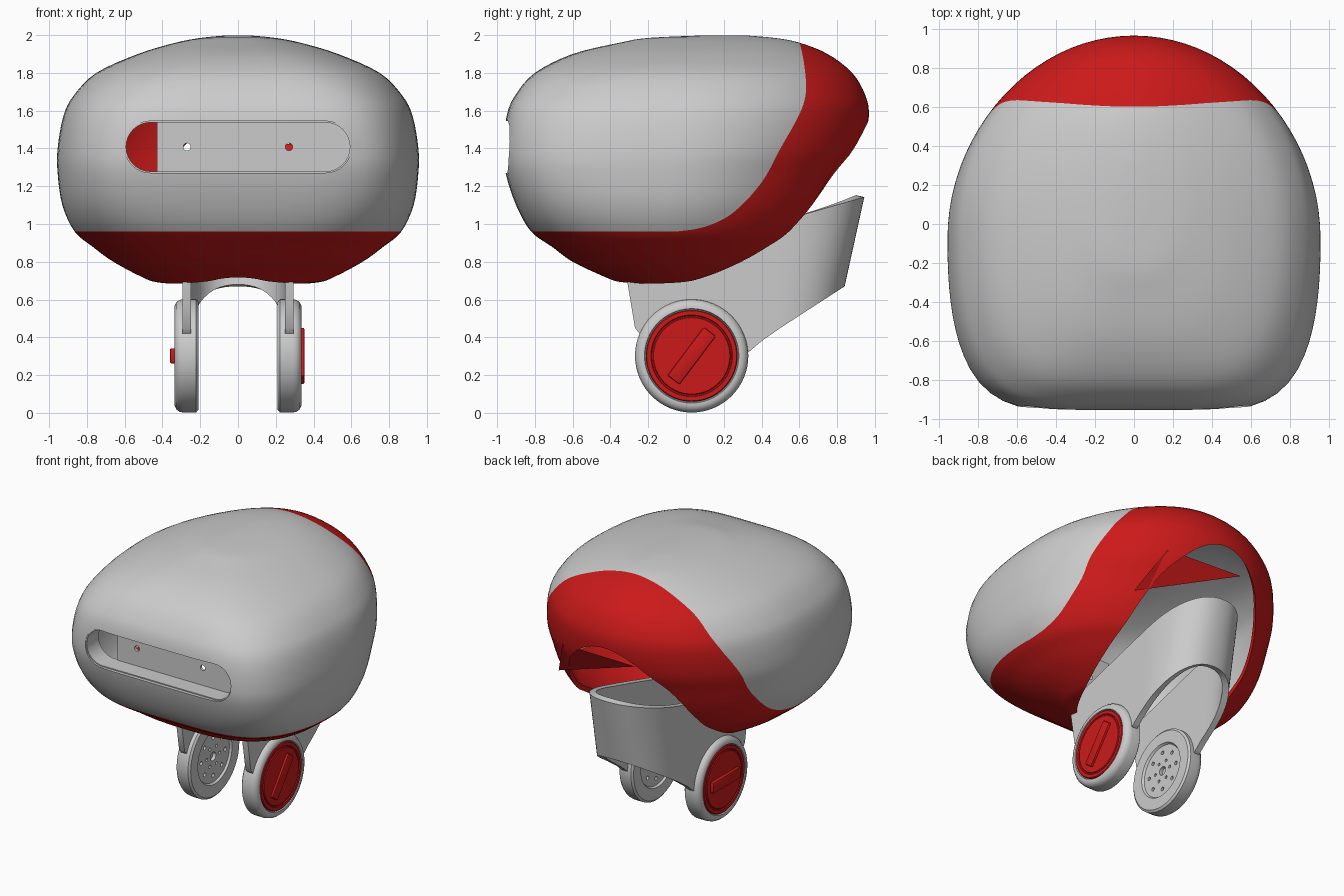
import bpy, bmesh
from math import sin, cos, pi, radians
from mathutils import Vector, Matrix

if "Cube" in bpy.data.objects:
    bpy.data.objects.remove(bpy.data.objects["Cube"])

red = bpy.data.materials.new("red")
red.diffuse_color = (0.6, 0.01, 0.01, 1)
red.use_nodes = True
red.node_tree.nodes["Principled BSDF"].inputs["Base Color"].default_value = red.diffuse_color


def new_obj(name, bm, mat=None):
    bmesh.ops.recalc_face_normals(bm, faces=bm.faces)
    me = bpy.data.meshes.new(name)
    bm.to_mesh(me)
    bm.free()
    ob = bpy.data.objects.new(name, me)
    bpy.context.collection.objects.link(ob)
    if mat:
        me.materials.append(mat)
    return ob


def spline(pts, sub):
    """Catmull-Rom resampling of a list of tuples."""
    P = [Vector(p) for p in pts]
    out = []
    for i in range(len(P) - 1):
        a, b, c, d = P[max(i - 1, 0)], P[i], P[i + 1], P[min(i + 2, len(P) - 1)]
        for k in range(sub):
            t = k / sub
            out.append(0.5 * (2 * b + (c - a) * t + (2 * a - 5 * b + 4 * c - d) * t * t
                              + (3 * b - a - 3 * c + d) * t ** 3))
    return out + [P[-1]]


def skin(bm, rings, closed=True, caps=True):
    rows = [[bm.verts.new(p) for p in r] for r in rings]
    n = len(rows[0])
    for r0, r1 in zip(rows, rows[1:]):
        for i in range(n if closed else n - 1):
            j = (i + 1) % n
            bm.faces.new((r0[i], r0[j], r1[j], r1[i]))
    if caps:
        bm.faces.new(rows[0])
        bm.faces.new(rows[-1])


def prism(name, pts, vec, mat=None, caps=True):
    bm = bmesh.new()
    skin(bm, [pts, [Vector(p) + Vector(vec) for p in pts]], caps=caps)
    return new_obj(name, bm, mat)


def lathe_x(name, prof, side, mat=None, n=64):
    """Revolve (x, radius) points about the joint axis."""
    bm = bmesh.new()
    skin(bm, [[(side * x, JY + r * cos(2 * pi * i / n), JZ + r * sin(2 * pi * i / n))
               for i in range(n)] for x, r in prof])
    return new_obj(name, bm, mat)


def boolean(ob, cutter, op='DIFFERENCE'):
    m = ob.modifiers.new("cut", 'BOOLEAN')
    m.object, m.operation, m.solver = cutter, op, 'EXACT'
    cutter.hide_render = True
    cutter.hide_set(True)


def solidify(ob, t, offset=-1):
    m = ob.modifiers.new("thick", 'SOLIDIFY')
    m.thickness, m.offset = t, offset


def finish(ob, angle=30):
    """Apply modifiers and shade."""
    deps = bpy.context.evaluated_depsgraph_get()
    me = bpy.data.meshes.new_from_object(ob.evaluated_get(deps))
    ob.modifiers.clear()
    ob.data = me
    bpy.ops.object.select_all(action='DESELECT')
    ob.select_set(True)
    bpy.context.view_layer.objects.active = ob
    bpy.ops.object.shade_smooth_by_angle(angle=radians(angle))


# Head shell: horizontal sections (z, half width, front y, back y)
SECTIONS = [(.67, .2, -.15, .15), (.69, .42, -.35, .30), (.72, .51, -.43, .40),
            (.80, .66, -.60, .53), (.88, .77, -.71, .63), (.96, .865, -.82, .71),
            (1.10, .93, -.90, .80), (1.27, .955, -.955, .88), (1.40, .955, -.965, .94),
            (1.57, .925, -.95, .968), (1.68, .87, -.905, .95), (1.80, .75, -.80, .88),
            (1.90, .53, -.60, .75), (1.96, .33, -.35, .60), (1.985, .2, -.2, .47),
            (1.998, .07, .08, .32)]


def section(z, w, yf, yb, n=88):
    yc = (yf + yb) / 2 - .05 * min(1, w / .5)
    k = max(0, 1 - ((z - 1.38) / .62) ** 2)
    ring = []
    for i in range(n):
        c, s = cos(2 * pi * i / n), sin(2 * pi * i / n)
        a, b = (2, 2) if s >= 0 else (2.5 + 3 * k, 2.1 + .3 * k)
        lo, hi = .5, 1.6
        for _ in range(24):
            r = (lo + hi) / 2
            if (r * abs(c)) ** a + (r * abs(s)) ** b < 1:
                lo = r
            else:
                hi = r
        ring.append((w * r * c, yc + r * s * ((yb - yc) if s >= 0 else (yc - yf)), z))
    return ring


def head(name, mat=None):
    bm = bmesh.new()
    skin(bm, [section(*v) for v in (Vector(s) for s in spline(SECTIONS, 4))])
    ob = new_obj(name, bm, mat)
    solidify(ob, .03)
    return ob


# Cutters: colour split, underside opening, front slot
edge = spline([(-.05, .96), (.1, .985), (.25, 1.06), (.4, 1.22), (.5, 1.4), (.6, 1.58),
               (.635, 1.7), (.625, 1.85), (.6, 1.97)], 5)
split_pts = [(-1.2, .96)] + [tuple(p) for p in edge] + [(.6, 2.2), (1.3, 2.2), (1.3, .4), (-1.2, .4)]
split = prism("split_cutter", [(-1.2, y, z) for y, z in split_pts], (2.4, 0, 0))

U, N = Vector((0, .86, .51)), Vector((0, .51, -.86))
start = Vector((0, .26, 1.15)) - N * .05
opening = prism("opening_cutter",
                [start + U * (.81 * cos(2 * pi * i / 96)) + Vector((.53 * sin(2 * pi * i / 96), 0, 0))
                 for i in range(96)], N * 1.4)


def capsule(y, half=.6, r=.137, zc=1.408, n=16):
    pts = []
    for s in (1, -1):
        for i in range(n + 1):
            t = -pi / 2 + pi * i / n
            pts.append((s * (half - r + r * cos(t)), y, zc + s * r * sin(t)))
    return pts


slot = prism("slot_cutter", capsule(-1.2), (0, .7, 0))

shell = head("head_shell")
band = head("head_band", red)
boolean(shell, split)
boolean(band, split, 'INTERSECT')
for ob in (shell, band):
    boolean(ob, opening)
boolean(shell, slot)
finish(shell)
finish(band)

# Slot lining and back plate with two small holes
lining = prism("slot_lining", capsule(-.93), (0, .14, 0), caps=False)
solidify(lining, .015, 0)
finish(lining)
plate = prism("slot_back_plate", [(-.43, -.8, 1.25), (.62, -.8, 1.25), (.62, -.8, 1.57), (-.43, -.8, 1.57)],
              (0, .02, 0))
for x in (-.27, .27):
    boolean(plate, prism("plate_hole_cutter", [(x + .02 * cos(pi * i / 8), -.85, 1.408 + .02 * sin(pi * i / 8))
                                               for i in range(16)], (0, .1, 0)))
finish(plate)

# Red web across the rear opening
bm = bmesh.new()
bm.faces.new([bm.verts.new(p) for p in ((.57, .68, 1.12), (.42, .85, 1.42), (-.2, .88, 1.43))])
new_obj("inner_web", bm, red)

# Neck bracket: leaning U-shaped wall
LOWER = [(-.31, .69), (-.27, .45), (-.2, .36), (.2, .30), (.33, .32), (.4, .38), (.5, .45), (.84, .67)]


def lower(y):
    for (y0, z0), (y1, z1) in zip(LOWER, LOWER[1:]):
        if y <= y1:
            return z0 + (z1 - z0) * (y - y0) / (y1 - y0)
    return LOWER[-1][1]


half_path = [(.295, -.31 + .76 * i / 38) for i in range(38)]
half_path += [(.295 * cos(t) ** .9, .45 + .39 * sin(t) ** .9) for t in (pi / 2 * i / 16 for i in range(16))]
path = half_path + [(0, .84)] + [(-x, y) for x, y in reversed(half_path)]
columns = []
for x, y in path:
    lean = .22 * min(1, max(0, (y - .3) / .54))
    zb, zt = lower(y), .88 + .28 * (y + lean * .45)
    columns.append([(x, y + lean * (z - lower(y)), z) for z in (zb + (zt - zb) * j / 6 for j in range(7))])
bm = bmesh.new()
skin(bm, columns, closed=False, caps=False)
bracket = new_obj("neck_bracket", bm)
# thicken towards the inside of the U
first = bracket.data.polygons[0]
solidify(bracket, .045, -1 if first.normal.x * first.center.x > 0 else 1)
finish(bracket, 40)

# Joint hubs, red caps and raised grips
JY, JZ = .03, .302
HUB = [(.225, .001), (.225, .19), (.21, .2), (.21, .285), (.222, .3), (.29, .3), (.31, .296),
       (.327, .283), (.335, .265), (.335, .25), (.322, .246), (.322, .001)]
CAP = [(.31, .001), (.31, .243), (.331, .243), (.336, .238), (.336, .216), (.33, .212),
       (.33, .206), (.336, .202), (.336, .001)]
for side, label, angle, grip_x in ((1, "right", 53, .352), (-1, "left", 0, .36)):
    hub = lathe_x(label + "_hub", HUB, side)
    bm = bmesh.new()
    holes = [(0, 0, .032)]
    for ring_r, count, r in ((.075, 6, .011), (.14, 8, .014)):
        holes += [(ring_r * cos(2 * pi * i / count), ring_r * sin(2 * pi * i / count), r) for i in range(count)]
    for dy, dz, r in holes:
        bmesh.ops.create_cone(bm, cap_ends=True, segments=16, radius1=r, radius2=r, depth=.1,
                              matrix=Matrix.Translation((side * .2, JY + dy, JZ + dz))
                              @ Matrix.Rotation(pi / 2, 4, 'Y'))
    boolean(hub, new_obj(label + "_hub_hole_cutter", bm))
    finish(hub)
    finish(lathe_x(label + "_cap", CAP, side, red))
    bm = bmesh.new()
    bmesh.ops.create_cube(bm, size=1, matrix=Matrix.Translation((side * (grip_x + .32) / 2, JY, JZ))
                          @ Matrix.Rotation(radians(angle), 4, 'X')
                          @ Matrix.Diagonal((grip_x - .32, .32, .08, 1)))
    grip = new_obj(label + "_grip", bm, red)
    bev = grip.modifiers.new("bevel", 'BEVEL')
    bev.width, bev.segments = .008, 2
    finish(grip)
